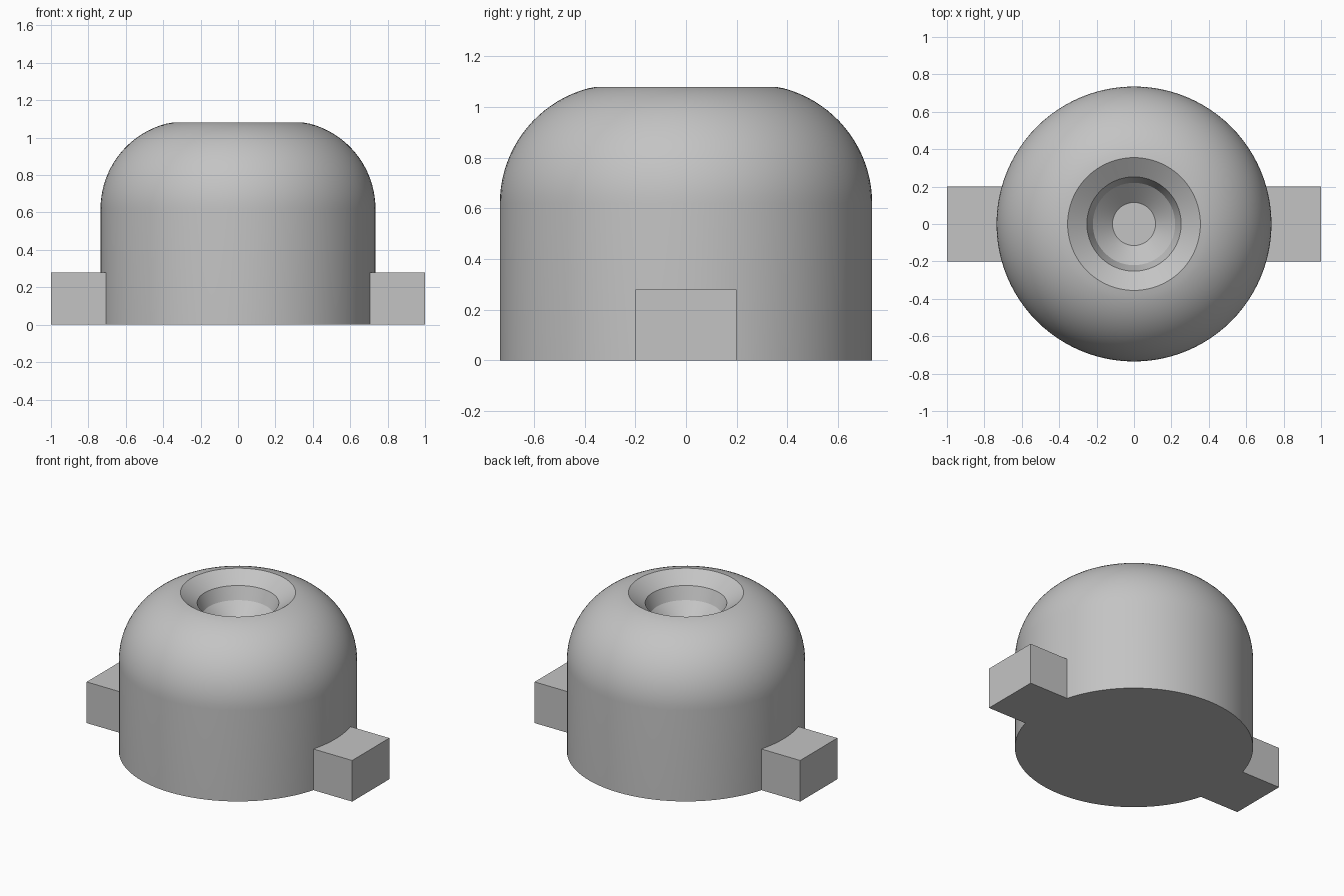
import bpy, bmesh, math

cube = bpy.data.objects.get("Cube")
if cube:
    bpy.data.objects.remove(cube, do_unlink=True)

SEGMENTS = 96
BODY_R = 0.735
FILLET_R = 0.47
FILLET_Z = 0.62
RIM_R, RIM_Z = 0.355, 1.08
TAB_END, TAB_HALF, TAB_HEIGHT = 1.0, 0.2, 0.28

grey = bpy.data.materials.new("plain grey")
grey.use_nodes = True
colour = (0.55, 0.55, 0.55, 1)
grey.diffuse_color = colour
grey.node_tree.nodes["Principled BSDF"].inputs["Base Color"].default_value = colour


def finish(name, bm):
    bmesh.ops.recalc_face_normals(bm, faces=bm.faces)
    mesh = bpy.data.meshes.new(name)
    bm.to_mesh(mesh)
    bm.free()
    mesh.materials.append(grey)
    obj = bpy.data.objects.new(name, mesh)
    bpy.context.collection.objects.link(obj)
    return obj


def revolve(name, profile):
    """Spin an (r, z) profile around z, closing both ends with flat discs."""
    bm = bmesh.new()
    rings = []
    for r, z in profile:
        ring = []
        for i in range(SEGMENTS):
            a = math.tau * i / SEGMENTS
            ring.append(bm.verts.new((r * math.cos(a), r * math.sin(a), z)))
        rings.append(ring)
    for low, high in zip(rings, rings[1:]):
        for i in range(SEGMENTS):
            j = (i + 1) % SEGMENTS
            bm.faces.new((low[i], low[j], high[j], high[i]))
    bm.faces.new(rings[0])
    bm.faces.new(rings[-1])
    return finish(name, bm)


def tab(name, side):
    """Rectangular lug whose inner end follows the round body."""
    bm = bmesh.new()
    spread = math.asin(TAB_HALF / BODY_R)
    inner = BODY_R - 0.002
    outline = [(TAB_END, -TAB_HALF), (TAB_END, TAB_HALF)]
    for i in range(13):
        a = spread * (1 - i / 6)
        outline.append((inner * math.cos(a), BODY_R * math.sin(a)))
    base = bm.faces.new([bm.verts.new((side * x, y, 0)) for x, y in outline])
    top = bmesh.ops.extrude_face_region(bm, geom=[base])
    verts = [g for g in top["geom"] if isinstance(g, bmesh.types.BMVert)]
    bmesh.ops.translate(bm, verts=verts, vec=(0, 0, TAB_HEIGHT))
    return finish(name, bm)


# Domed body with a stepped countersunk recess in the top
profile = [(BODY_R, 0)]
end = math.acos((RIM_R - BODY_R + FILLET_R) / FILLET_R)
for i in range(21):
    a = end * i / 20
    profile.append((BODY_R - FILLET_R + FILLET_R * math.cos(a),
                    FILLET_Z + FILLET_R * math.sin(a)))
profile[-1] = (RIM_R, RIM_Z)
profile += [(0.252, 1.01), (0.22, 0.925), (0.115, 0.83)]
body = revolve("domed_body", profile)

# Locating tabs on both sides
tab("left_tab", 1)
tab("right_tab", -1)

# Smooth round surfaces, sharp rims
bpy.ops.object.select_all(action="DESELECT")
body.select_set(True)
bpy.context.view_layer.objects.active = body
bpy.ops.object.shade_smooth_by_angle(angle=math.radians(25))
